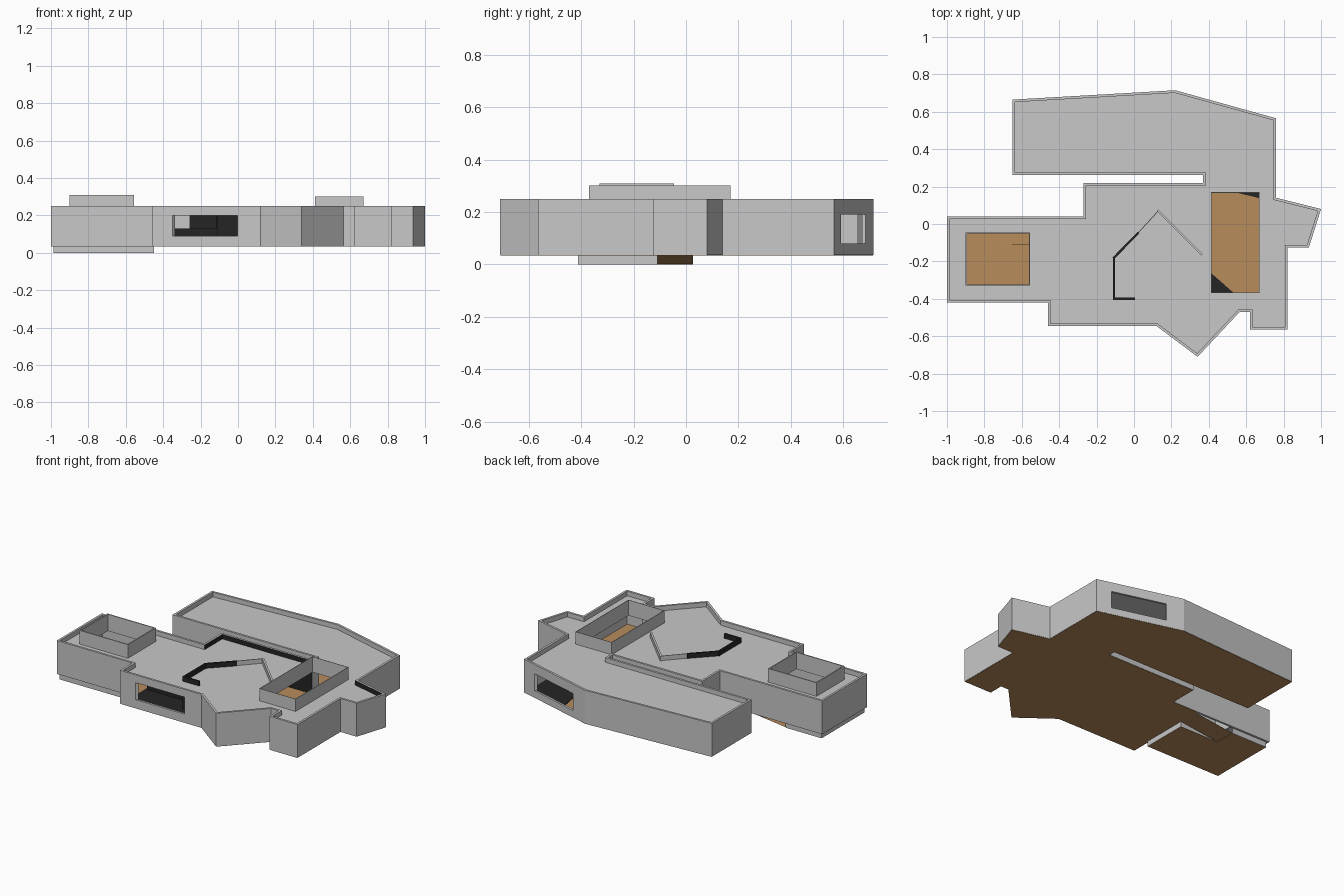
import bpy, bmesh
from mathutils import Vector

if "Cube" in bpy.data.objects:
    bpy.data.objects.remove(bpy.data.objects["Cube"])


def material(name, rgb):
    m = bpy.data.materials.new(name)
    m.diffuse_color = (*rgb, 1)
    m.use_nodes = True
    m.node_tree.nodes["Principled BSDF"].inputs["Base Color"].default_value = m.diffuse_color
    return m


GREY = material("light_grey", (0.58, 0.58, 0.58))
WOOD = material("wood_brown", (0.48, 0.262, 0.107))
DARK = material("near_black", (0.018, 0.018, 0.018))


def prism(bm, pts, z0, z1, dark_side=None):
    """Upright prism over a plan polygon; one side may use the second material."""
    n = len(pts)
    lo = [bm.verts.new((p[0], p[1], z0)) for p in pts]
    hi = [bm.verts.new((p[0], p[1], z1)) for p in pts]
    bm.faces.new(lo[::-1])
    bm.faces.new(hi)
    for i in range(n):
        j = (i + 1) % n
        f = bm.faces.new((lo[i], lo[j], hi[j], hi[i]))
        if i == dark_side:
            f.material_index = 1


def finish(bm, name, *mats):
    bmesh.ops.recalc_face_normals(bm, faces=bm.faces)
    me = bpy.data.meshes.new(name)
    bm.to_mesh(me)
    bm.free()
    for m in mats:
        me.materials.append(m)
    ob = bpy.data.objects.new(name, me)
    bpy.context.collection.objects.link(ob)
    return ob


def slab(name, pts, z0, z1, mat):
    bm = bmesh.new()
    prism(bm, pts, z0, z1)
    return finish(bm, name, mat)


def rect(x0, y0, x1, y1):
    return [(x0, y0), (x1, y0), (x1, y1), (x0, y1)]


def offset(loop, d):
    """Mitred inward offset of a counter-clockwise loop."""
    out = []
    for i, p in enumerate(loop):
        p = Vector(p)
        a = (p - Vector(loop[i - 1])).normalized()
        b = (Vector(loop[(i + 1) % len(loop)]) - p).normalized()
        na, nb = Vector((-a.y, a.x)), Vector((-b.y, b.x))
        out.append(p + (na + nb) * (d / (1 + na.dot(nb))))
    return out


def ring(name, loop, d, z0, z1, windows={}, dark=()):
    """Wall around a loop, with window openings (t0, t1, z0, z1) by edge."""
    bm = bmesh.new()
    inner = offset(loop, d)
    n = len(loop)
    for i in range(n):
        j = (i + 1) % n
        o0, o1, i0, i1 = Vector(loop[i]), Vector(loop[j]), inner[i], inner[j]

        def part(t0, t1, za, zb):
            prism(bm, [o0.lerp(o1, t0), o0.lerp(o1, t1), i0.lerp(i1, t1), i0.lerp(i1, t0)],
                  za, zb, 2 if i in dark else None)
        if i in windows:
            t0, t1, za, zb = windows[i]
            part(0, t0, z0, z1)
            part(t1, 1, z0, z1)
            part(t0, t1, z0, za)
            part(t0, t1, zb, z1)
        else:
            part(0, 1, z0, z1)
    return finish(bm, name, GREY, DARK)


def wall(name, a, b, t, z0, z1, mat):
    a, b = Vector(a), Vector(b)
    d = (b - a).normalized() * t / 2
    n = Vector((-d.y, d.x))
    return slab(name, [a - d - n, b + d - n, b + d + n, a - d + n], z0, z1, mat)


BASE, ROOF, TOP = 0.035, 0.22, 0.25
outline = [(-1, .04), (-1, -.42), (-.46, -.42), (-.46, -.545), (.12, -.545), (.34, -.71),
           (.565, -.47), (.62, -.47), (.62, -.565), (.82, -.565), (.82, -.125), (.935, -.125),
           (1, .08), (.76, .14), (.76, .565), (.22, .715), (-.65, .665), (-.65, .262),
           (.37, .262), (.37, .22), (-.27, .22), (-.27, .04)]

# Outer walls with parapet, front and back windows
ring("outer_walls", outline, .014, BASE, TOP,
     {3: (.19, .79, .09, .2), 14: (.17, .8, .08, .19)}, dark=(12, 19, 20))

# Roof sheet with two skylight openings
left_light = rect(-.9, -.33, -.555, -.045)
right_light = rect(.412, -.37, .67, .17)
bm = bmesh.new()
for loop in (offset(outline, .01), left_light, right_light):
    vs = [bm.verts.new((p[0], p[1], ROOF)) for p in loop]
    for i in range(len(vs)):
        bm.edges.new((vs[i - 1], vs[i]))
bmesh.ops.triangle_fill(bm, use_beauty=True, use_dissolve=False, edges=bm.edges[:], normal=(0, 0, 1))
for f in bm.faces:
    if f.normal.z < 0:
        f.normal_flip()
roof = bpy.data.meshes.new("roof")
bm.to_mesh(roof)
bm.free()
roof.materials.append(GREY)
bpy.context.collection.objects.link(bpy.data.objects.new("roof", roof))

# Skylight curbs
ring("left_skylight_curb", left_light, .007, ROOF - .02, .308)
ring("right_skylight_curb", right_light, .003, ROOF - .02, .3)

# Main floor
floor = [(-.27, .04), (-.45, .04), (-.45, -.42), (-.46, -.42)] + outline[3:-1]
slab("main_floor", offset(floor, .002), BASE - .002, BASE + .002, WOOD)

# Sunken floor of the left wing, with its ramp and low walls
pit = [(-.985, -.41), (-.45, -.41), (-.45, -.11), (-.73, -.11), (-.73, .025), (-.985, .025)]
slab("sunken_floor", pit, 0, .003, WOOD)
bm = bmesh.new()
bm.faces.new([bm.verts.new(v) for v in
              ((-.73, -.11, .002), (-.45, -.11, BASE), (-.45, .025, BASE), (-.73, .025, .002))])
finish(bm, "ramp", WOOD)
for k, (a, b) in enumerate([(0, 1), (1, 2), (4, 5), (5, 0)]):
    wall(f"sunken_wall_{k}", pit[a], pit[b], .003, 0, BASE + .004, GREY)
bm = bmesh.new()
bm.faces.new([bm.verts.new(v) for v in ((-.73, -.11, .001), (-.45, -.11, .001), (-.45, -.11, BASE))])
finish(bm, "ramp_side", GREY)

# Inner partitions that rise through the roof
path = [(0, -.4), (-.107, -.4), (-.107, -.18), (.02, -.05)]
for k in range(3):
    wall(f"dark_partition_{k}", path[k], path[k + 1], .012, BASE, TOP, DARK)
wall("thin_partition", (.02, -.05), (.13, .07), .004, BASE, TOP, GREY)
wall("grey_partition", (.13, .07), (.36, -.16), .012, BASE, TOP, GREY)

# Dark floor areas and a low dark wall seen through the windows
hall = [(-.44, -.52), (.12, -.52), (.34, -.68), (.545, -.46), (.535, -.37), (.41, -.26),
        (.22, -.08), (-.44, -.08)]
slab("hall_dark_floor", hall, BASE, BASE + .006, DARK)
back = [(.53, .172), (.745, .12), (.745, .55), (.45, .63)]
slab("back_dark_floor", back, BASE, BASE + .006, DARK)
wall("low_hall_wall", (-.43, -.3), (-.11, -.3), .01, BASE, .13, DARK)
